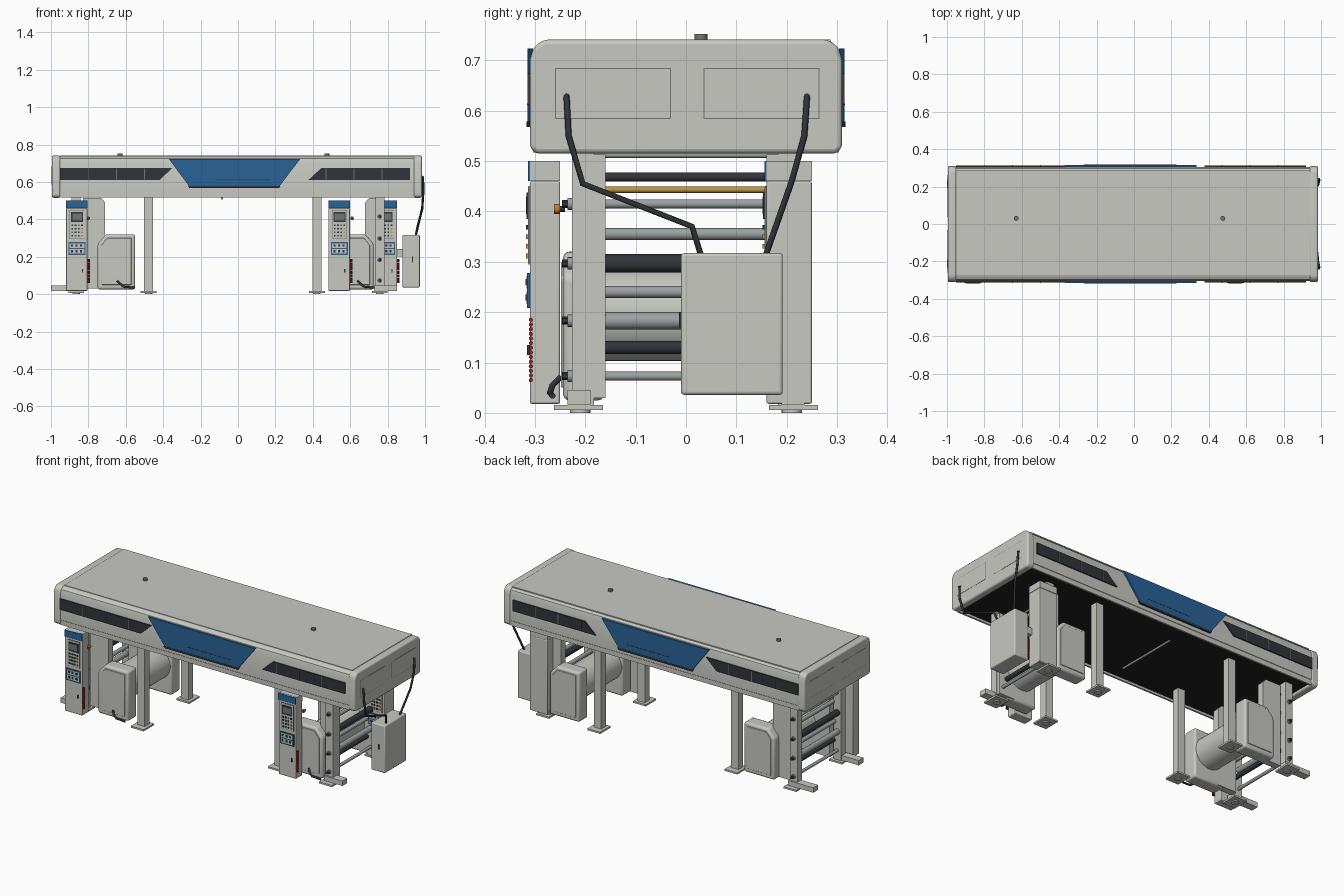
import bpy, bmesh, math
from mathutils import Vector

if "Cube" in bpy.data.objects:
    bpy.data.objects.remove(bpy.data.objects["Cube"])


def material(name, rgb):
    m = bpy.data.materials.new(name)
    m.diffuse_color = (*rgb, 1)
    m.use_nodes = True
    m.node_tree.nodes["Principled BSDF"].inputs["Base Color"].default_value = m.diffuse_color
    return m


GREY = material("light_grey_paint", (0.58, 0.58, 0.54))
BLUE = material("blue_panel", (0.022, 0.125, 0.31))
DARK = material("dark_glass_rubber", (0.03, 0.036, 0.042))
BLACK = material("black_underside", (0.014, 0.015, 0.017))
STEEL = material("steel_roller", (0.33, 0.36, 0.36))
BRASS = material("brass", (0.5, 0.31, 0.06))
RED = material("red", (0.3, 0.02, 0.02))
ORANGE = material("orange", (0.55, 0.2, 0.04))
SCREEN = material("mid_grey", (0.17, 0.18, 0.18))


def finish(bm, name, mat, bevel=0.0, smooth=False):
    bmesh.ops.recalc_face_normals(bm, faces=bm.faces)
    me = bpy.data.meshes.new(name)
    bm.to_mesh(me)
    bm.free()
    me.materials.append(mat)
    ob = bpy.data.objects.new(name, me)
    bpy.context.collection.objects.link(ob)
    if bevel:
        b = ob.modifiers.new("bevel", "BEVEL")
        b.width, b.segments = bevel, 3
    if smooth or bevel:
        bpy.context.view_layer.objects.active = ob
        ob.select_set(True)
        bpy.ops.object.shade_smooth_by_angle(angle=math.radians(35))
        ob.select_set(False)
    return ob


def box(name, xs, ys, zs, mat=GREY, bevel=0.0):
    bm = bmesh.new()
    bmesh.ops.create_cube(bm, size=1)
    for v in bm.verts:
        v.co = [(a[0] + a[1]) / 2 + c * abs(a[1] - a[0]) for a, c in zip((xs, ys, zs), v.co)]
    return finish(bm, name, mat, bevel)


def prism(name, pts, axis, lo, hi, mat=GREY, bevel=0.0, smooth=False):
    """Extrude a flat outline along x (points are y,z) or y (points are x,z)."""
    bm = bmesh.new()
    place = lambda p, d: (d, p[0], p[1]) if axis == "x" else (p[0], d, p[1])
    f = bm.faces.new([bm.verts.new(place(p, lo)) for p in pts])
    r = bmesh.ops.extrude_face_region(bm, geom=[f])
    vec = (hi - lo, 0, 0) if axis == "x" else (0, hi - lo, 0)
    bmesh.ops.translate(bm, vec=vec, verts=[v for v in r["geom"] if isinstance(v, bmesh.types.BMVert)])
    return finish(bm, name, mat, bevel, smooth)


def rod(name, a, b, r, mat=STEEL, sides=24):
    a, b = Vector(a), Vector(b)
    bm = bmesh.new()
    bmesh.ops.create_cone(bm, cap_ends=True, segments=sides, radius1=r, radius2=r, depth=(b - a).length)
    rot = Vector((0, 0, 1)).rotation_difference(b - a).to_matrix().to_4x4()
    bm.transform(rot)
    bmesh.ops.translate(bm, vec=(a + b) / 2, verts=bm.verts)
    return finish(bm, name, mat, smooth=True)


def cable(name, pts, r, mat=DARK):
    cu = bpy.data.curves.new(name, "CURVE")
    cu.dimensions, cu.bevel_depth, cu.bevel_resolution, cu.use_fill_caps = "3D", r, 2, True
    s = cu.splines.new("POLY")
    s.points.add(len(pts) - 1)
    for p, c in zip(s.points, pts):
        p.co = (*c, 1)
    cu.materials.append(mat)
    ob = bpy.data.objects.new(name, cu)
    bpy.context.collection.objects.link(ob)


# Overhead hood: open-bottomed body, dark underside, rounded end caps, roof deck
def hood_outline(w, z0, z1):
    half = [(w - 0.012, z0), (w, z0 + 0.012), (w, z1 - 0.04), (w - 0.008, z1 - 0.014), (w - 0.028, z1)]
    return half + [(-y, z) for y, z in reversed(half)]


prism("hood_body", hood_outline(0.306, 0.535, 0.738), "x", -0.955, 0.945, smooth=True)
for s in (-1, 1):
    box("hood_bottom_rim", (-0.955, 0.945), sorted((s * 0.294, s * 0.304)), (0.517, 0.55))
box("hood_underside", (-0.955, 0.945), (-0.294, 0.294), (0.530, 0.536), BLACK)
box("roof_deck", (-0.95, 0.94), (-0.272, 0.287), (0.735, 0.741))
for lo, hi in ((-0.995, -0.95), (0.94, 0.983)):
    prism("hood_end_cap", hood_outline(0.31, 0.515, 0.741), "x", lo, hi, bevel=0.016)
for x in (-0.63, 0.475):
    rod("roof_knob", (x, 0.03, 0.735), (x, 0.03, 0.752), 0.013, SCREEN)

# Hood front and back: blue centre trapezoid and dark slanted windows
for s in (-1, 1):
    y = s * 0.304
    prism("blue_centre_panel", [(-0.26, 0.575), (0.22, 0.575), (0.333, 0.723), (-0.37, 0.723)], "y", y, s * 0.315, BLUE)
    prism("centre_panel_sill", [(-0.26, 0.568), (0.22, 0.568), (0.228, 0.578), (-0.268, 0.578)], "y", y, s * 0.317, DARK)
    box("centre_panel_slot", (-0.12, 0.17), sorted((y, s * 0.316)), (0.611, 0.614), DARK)
    left = [(-0.953, 0.61), (-0.42, 0.61), (-0.35, 0.675), (-0.953, 0.675)]
    right = [(0.376, 0.61), (0.92, 0.61), (0.92, 0.675), (0.446, 0.675)]
    for pts in (left, right):
        prism("dark_window", pts, "y", y, s * 0.313, DARK)
    for x in (-0.8, -0.65, -0.5, 0.47, 0.62, 0.77):
        box("window_divider", (x - 0.002, x + 0.002), sorted((y, s * 0.3145)), (0.612, 0.673), SCREEN)

# Hatches on hood ends: dark seam with grey cover
for y0, y1 in ((-0.26, -0.03), (0.035, 0.265)):
    for x0, x1 in ((0.98, 0.9835), (-0.9955, -0.99)):
        box("hatch_seam", (x0, x1), (y0, y1), (0.583, 0.685), SCREEN)
        box("hatch_cover", (x0 - 0.0005, x1 + 0.0005), (y0 + 0.002, y1 - 0.002), (0.585, 0.683))


def cabinet(x, y, depth):
    """Control cabinet facing the front, left edge x and front face y."""
    w = 0.115
    box("control_cabinet", (x, x + w), (y, y + depth), (0.018, 0.46), GREY, 0.004)
    box("cabinet_header", (x, x + w), (y, y + depth), (0.46, 0.5))
    box("cabinet_blue_header", (x, x + w), (y - 0.004, y + 0.01), (0.46, 0.5), BLUE)

    def plate(name, u0, u1, z0, z1, mat, t):
        box(name, (x + u0, x + u1), (y - t, y + 0.001), (z0, z1), mat)

    plate("keypad_bezel", 0.02, 0.1, 0.295, 0.45, SCREEN, 0.003)
    plate("keypad_face", 0.022, 0.098, 0.297, 0.448, GREY, 0.004)
    plate("screen_frame", 0.028, 0.092, 0.385, 0.438, DARK, 0.007)
    plate("screen", 0.034, 0.086, 0.395, 0.43, SCREEN, 0.008)
    for r in range(4):
        for c in range(4):
            mat = BRASS if c == 3 and r < 3 else BLUE if (r + c) % 4 == 1 else DARK
            plate("key", 0.03 + c * 0.017, 0.039 + c * 0.017, 0.307 + r * 0.019, 0.316 + r * 0.019, mat, 0.008)
    plate("switch_panel", 0.014, 0.104, 0.208, 0.278, BLUE, 0.006)
    for z in (0.216, 0.247):
        plate("switch_inset", 0.02, 0.098, z, z + 0.025, GREY, 0.007)
        for c in range(3):
            plate("switch", 0.027 + c * 0.024, 0.039 + c * 0.024, z + 0.007, z + 0.019, DARK, 0.009)
    plate("cabinet_latch", 0.085, 0.091, 0.115, 0.135, DARK, 0.006)
    # red cable chain down the right edge
    for i in range(14):
        z = 0.065 + i * 0.0092
        rod("red_chain_link", (x + w, y + 0.002, z), (x + w + 0.014, y + 0.002, z), 0.0042, RED, 8)


cabinet(-0.92, -0.31, 0.06)
cabinet(0.483, -0.31, 0.06)
cabinet(0.735, 0.16, 0.09)


def station(m, inner, outer, panel, guard, bar_end):
    """Roller station; m is the outward x direction, distances are along it."""
    X = lambda a, b: tuple(sorted((m * a, m * b)))
    for s in (-1, 1):
        Y = lambda a, b: tuple(sorted((s * a, s * b)))
        # posts, feet and base bars
        for c in (inner, outer):
            box("support_post", X(c - 0.024, c + 0.024), Y(0.183, 0.226), (0.015, 0.535))
            box("foot_plate", X(c - 0.042, c + 0.042), Y(0.165, 0.262), (0.006, 0.016))
            rod("foot_pad", (m * c, s * 0.21, 0), (m * c, s * 0.21, 0.008), 0.02, GREY)
        box("base_bar", X(outer - 0.03, bar_end), Y(0.19, 0.235), (0.016, 0.045))
        # side plate with clipped inner top corner
        a, b = panel
        prism("side_plate", [(m * a, 0.03), (m * b, 0.03), (m * b, 0.513), (m * (a + 0.02), 0.513), (m * a, 0.49)],
              "y", s * 0.16, s * 0.2)
        # drive guard with sloped outer shoulder
        a, b = guard
        pts = [(m * a, 0.025), (m * b, 0.025), (m * b, 0.27), (m * (b - 0.045), 0.32), (m * a, 0.32)]
        prism("drive_guard", pts, "y", s * 0.162, s * 0.244, bevel=0.012)
        lid = [(m * (a + 0.02), 0.05), (m * (b - 0.02), 0.05), (m * (b - 0.02), 0.262),
               (m * (b - 0.052), 0.3), (m * (a + 0.02), 0.3)]
        prism("guard_lid", lid, "y", s * 0.24, s * 0.248, bevel=0.003)
        # roller bolts
        for z in (0.415, 0.297, 0.183, 0.073):
            rod("bolt_washer", (m * outer, s * 0.22, z), (m * outer, s * 0.235, z), 0.012, STEEL, 16)
            rod("bolt_head", (m * outer, s * 0.23, z), (m * outer, s * 0.246, z), 0.008, DARK, 6)
    # rollers between the side plates: height, radius, outward offset, colour
    for z, r, dx, mat in ((0.468, 0.009, -0.03, DARK), (0.443, 0.006, 0.0, BRASS), (0.415, 0.009, 0.0, STEEL),
                          (0.355, 0.012, -0.03, STEEL), (0.297, 0.018, 0.0, DARK), (0.24, 0.012, -0.02, STEEL),
                          (0.183, 0.017, 0.0, STEEL), (0.13, 0.013, -0.025, DARK), (0.073, 0.009, 0.0, STEEL)):
        rod("guide_roller", (m * (outer + dx), -0.19, z), (m * (outer + dx), 0.19, z), r, mat)
    c = (guard[0] + guard[1]) / 2
    rod("main_drum", (m * c, -0.165, 0.195), (m * c, 0.165, 0.195), 0.092, GREY, 40)
    # hose at the foot of the front guard
    x = -0.645 if m < 0 else 0.64
    cable("floor_hose", [(x, -0.25, 0.07), (x + 0.015, -0.265, 0.055), (x + 0.035, -0.27, 0.04), (x + 0.09, -0.265, 0.034)], 0.006)
    # orange emergency knob
    kx = -0.80 if m < 0 else 0.61
    rod("knob_stem", (kx, -0.262, 0.405), (kx, -0.24, 0.405), 0.006, DARK, 12)
    rod("orange_knob", (kx, -0.262, 0.405), (kx, -0.25, 0.405), 0.01, ORANGE, 16)


station(-1, 0.478, 0.865, (0.71, 0.83), (0.55, 0.75), 1.0)
station(1, 0.422, 0.758, (0.68, 0.78), (0.53, 0.725), 0.85)

# Cross rod under the hood
rod("cross_rod", (-0.085, -0.19, 0.512), (-0.085, 0.19, 0.512), 0.006, STEEL)

# End electrical box with cables to the hood
box("electrical_box", (0.88, 0.972), (-0.01, 0.192), (0.036, 0.317), GREY, 0.006)
box("electrical_box_arm", (0.77, 0.89), (0.165, 0.187), (0.2, 0.24))
box("box_latch", (0.93, 0.936), (-0.014, 0.0), (0.17, 0.2), DARK)
cable("front_cable", [(0.975, -0.237, 0.632), (0.99, -0.237, 0.625), (0.991, -0.233, 0.55), (0.985, -0.205, 0.455),
                      (0.962, 0.012, 0.37), (0.95, 0.03, 0.312)], 0.006)
cable("rear_cable", [(0.975, 0.24, 0.632), (0.99, 0.24, 0.625), (0.991, 0.235, 0.55), (0.985, 0.21, 0.46),
                     (0.95, 0.158, 0.312)], 0.006)
